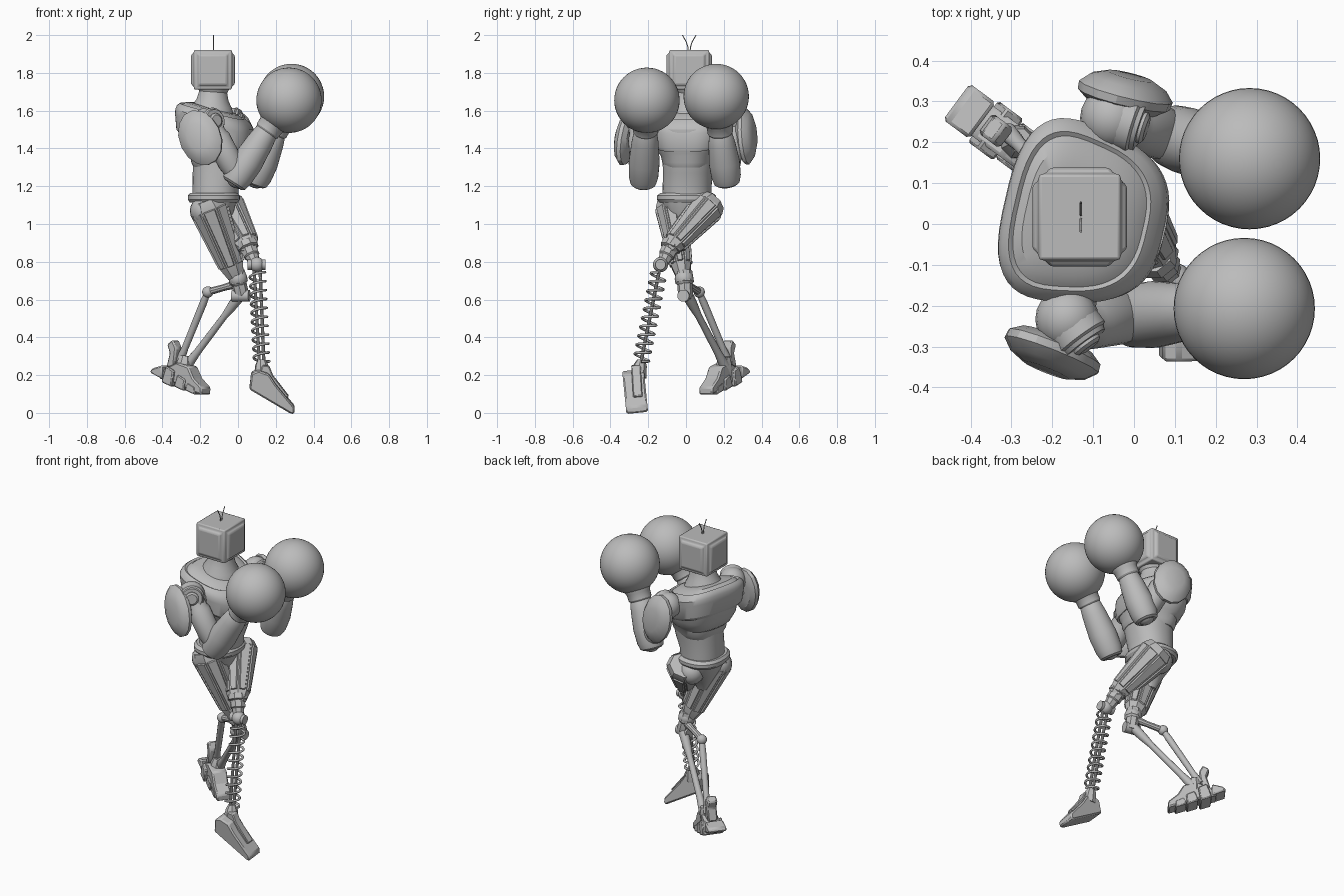
import bpy, bmesh, math
from mathutils import Vector

if "Cube" in bpy.data.objects:
    bpy.data.objects.remove(bpy.data.objects["Cube"], do_unlink=True)

GREY = (0.5, 0.5, 0.5, 1)
mat = bpy.data.materials.new("plain grey")
mat.use_nodes = True
mat.diffuse_color = GREY
mat.node_tree.nodes["Principled BSDF"].inputs["Base Color"].default_value = GREY


def finish(name, bm, angle=32):
    bmesh.ops.recalc_face_normals(bm, faces=bm.faces)
    me = bpy.data.meshes.new(name)
    bm.to_mesh(me)
    bm.free()
    me.materials.append(mat)
    me.shade_smooth()
    me.set_sharp_from_angle(angle=math.radians(angle))
    ob = bpy.data.objects.new(name, me)
    bpy.context.collection.objects.link(ob)
    return ob


def loft(name, rings, u, v, n=32, power=2.0, taper=0.0, panel=None):
    """Skin rings of (centre, radius u, radius v); power squares the section."""
    bm = bmesh.new()
    loops = []
    for c, ru, rv in rings:
        loop = []
        for i in range(n):
            a = math.tau * (i + 0.5) / n
            cu, sv = (math.copysign(abs(f(a)) ** (2 / power), f(a)) for f in (math.cos, math.sin))
            loop.append(bm.verts.new(Vector(c) + u * (ru * cu) + v * (rv * sv * (1 - taper * cu))))
        loops.append(loop)
    sides = []
    for a, b in zip(loops, loops[1:]):
        sides += [bm.faces.new((a[i], a[(i + 1) % n], b[(i + 1) % n], b[i])) for i in range(n)]
    bm.faces.new(loops[0])
    bm.faces.new(loops[-1])
    bmesh.ops.recalc_face_normals(bm, faces=bm.faces)
    if panel:
        big = [f for f in sides if f.calc_area() > panel]
        bmesh.ops.inset_individual(bm, faces=big, thickness=0.01, depth=0)
        bmesh.ops.inset_individual(bm, faces=big, thickness=0.005, depth=0.008)
    return finish(name, bm)


def limb(name, p0, p1, prof, n=24, flat=1.0, ref=(0, 0, 1), **kw):
    """Lathe a profile of (fraction, radius) from p0 to p1."""
    p0, p1 = Vector(p0), Vector(p1)
    axis = (p1 - p0).normalized()
    ref = Vector(ref)
    if abs(axis.dot(ref)) > 0.98:
        ref = Vector((1, 0, 0))
    u = (ref - axis * axis.dot(ref)).normalized()
    v = axis.cross(u)
    return loft(name, [(p0.lerp(p1, t), r, r * flat) for t, r in prof], u, v, n, **kw)


def rod(name, p0, p1, r, n=16):
    return limb(name, p0, p1, [(0, r), (1, r)], n)


def ball(name, c, r, seg=20):
    bm = bmesh.new()
    bmesh.ops.create_uvsphere(bm, u_segments=seg, v_segments=seg // 2, radius=r)
    bmesh.ops.translate(bm, verts=bm.verts, vec=Vector(c))
    return finish(name, bm, 60)


def wire(name, pts, r):
    cu = bpy.data.curves.new(name, 'CURVE')
    cu.dimensions = '3D'
    cu.bevel_depth = r
    cu.bevel_resolution = 1
    sp = cu.splines.new('POLY')
    sp.points.add(len(pts) - 1)
    for p, co in zip(sp.points, pts):
        p.co = (*co, 1)
    cu.materials.append(mat)
    ob = bpy.data.objects.new(name, cu)
    bpy.context.collection.objects.link(ob)


def slab(name, outline, origin, along, up, width, bevel=0.008):
    """Extrude a side outline (along, up) sideways about its origin."""
    along, up = Vector(along).normalized(), Vector(up).normalized()
    side = along.cross(up).normalized()
    bm = bmesh.new()
    f = bm.faces.new([bm.verts.new(Vector(origin) + along * a + up * b - side * (width / 2)) for a, b in outline])
    ex = bmesh.ops.extrude_face_region(bm, geom=[f])["geom"]
    bmesh.ops.translate(bm, verts=[g for g in ex if isinstance(g, bmesh.types.BMVert)], vec=side * width)
    ob = finish(name, bm, 20)
    m = ob.modifiers.new("bevel", 'BEVEL')
    m.width = bevel
    m.segments = 1
    return ob


X, Y, Z = Vector((1, 0, 0)), Vector((0, 1, 0)), Vector((0, 0, 1))
turn = math.radians(-13)
FWD = Vector((math.cos(turn), math.sin(turn), 0))
LEFT = Vector((-FWD.y, FWD.x, 0))

# Head with raised panels on its four sides
bm = bmesh.new()
bmesh.ops.create_cube(bm, size=1)
bmesh.ops.scale(bm, verts=bm.verts, vec=(0.2, 0.21, 0.21))
walls = [f for f in bm.faces if abs(f.normal.z) < 0.5]
bmesh.ops.inset_individual(bm, faces=walls, thickness=0.02, depth=0)
bmesh.ops.inset_individual(bm, faces=walls, thickness=0.02, depth=0.016)
bmesh.ops.translate(bm, verts=bm.verts, vec=(-0.133, 0.017, 1.817))
head = finish("head", bm, 20)
bev = head.modifiers.new("bevel", 'BEVEL')
bev.width = 0.012
bev.segments = 2
for s in (-1, 1):
    wire("antenna", [(-0.13, 0.017 + s * (0.004 + 0.032 * t * t), 1.91 + 0.09 * t)
                     for t in (0, 0.3, 0.6, 1)], 0.003)

# Neck, chest, sloping yoke, abdomen and belt
limb("neck", (-0.14, 0.02, 1.58), (-0.13, 0.02, 1.72),
     [(0, 0.12), (0.3, 0.105), (0.55, 0.085), (0.85, 0.075), (1, 0.085)])
loft("chest", [((-0.095, 0.013, 1.3), 0.135, 0.125), ((-0.095, 0.013, 1.325), 0.148, 0.14),
               ((-0.095, 0.014, 1.36), 0.152, 0.148), ((-0.1, 0.015, 1.375), 0.165, 0.162),
               ((-0.108, 0.018, 1.43), 0.185, 0.188), ((-0.112, 0.02, 1.5), 0.192, 0.2)],
     FWD, LEFT, 48, 2.5, 0.12)
loft("yoke", [((-0.112, 0.02, 1.43), 0.185, 0.19), ((-0.117, 0.02, 1.45), 0.197, 0.205),
              ((-0.12, 0.02, 1.53), 0.2, 0.215), ((-0.122, 0.02, 1.56), 0.196, 0.217),
              ((-0.126, 0.02, 1.583), 0.183, 0.205), ((-0.13, 0.02, 1.598), 0.165, 0.188),
              ((-0.13, 0.02, 1.592), 0.155, 0.178), ((-0.135, 0.02, 1.612), 0.13, 0.15),
              ((-0.14, 0.02, 1.618), 0.09, 0.1)],
     FWD - Z * 0.27, LEFT, 48, 2.9, 0.16)
loft("abdomen", [((-0.12, 0.005, 1.13), 0.122, 0.13), ((-0.118, 0.006, 1.2), 0.123, 0.13),
                 ((-0.105, 0.01, 1.27), 0.135, 0.132), ((-0.097, 0.013, 1.34), 0.142, 0.138)],
     X, Y, 40, 2.2)
loft("belt", [((-0.128, 0.003, 1.115), 0.128, 0.145), ((-0.128, 0.003, 1.13), 0.138, 0.157),
              ((-0.128, 0.003, 1.15), 0.138, 0.157), ((-0.128, 0.003, 1.165), 0.126, 0.138)],
     X, Y, 40, 2.3)
loft("pelvis", [((-0.12, 0, 0.93), 0.03, 0.03), ((-0.12, 0, 1.0), 0.07, 0.06),
                ((-0.125, 0, 1.07), 0.105, 0.12), ((-0.125, 0, 1.13), 0.12, 0.14)], X, Y, 16, 2.4)

# Arms: shoulder socket and drum, upper arm, forearm, round glove and shoulder plate
arms = [
    ((-0.155, -0.245, 1.54), (0.0, -0.225, 1.25), (0.165, -0.213, 1.51), (0.27, -0.207, 1.655),
     (0.55, -0.75, 0.1), (-0.195, -0.302, 1.455), (-0.34, -0.94, 0.1), (-0.55, 0, 1)),
    ((-0.04, 0.255, 1.54), (0.1, 0.213, 1.25), (0.2, 0.18, 1.5), (0.283, 0.16, 1.675),
     (0.8, -0.25, 0.1), (-0.025, 0.305, 1.465), (0.26, 0.96, 0.1), (-0.3, 0, 1)),
]
for shoulder, elbow, wrist, glove, drum, plate, out, tilt in arms:
    sh, el, wr, gl = map(Vector, (shoulder, elbow, wrist, glove))
    d, o = Vector(drum).normalized(), Vector(out).normalized()
    inner = Vector((-0.11, 0.02, 1.42)).lerp(sh, 0.5)
    rod("shoulder_axle", inner, sh, 0.055)
    ball("shoulder_ball", sh - d * 0.015, 0.078)
    limb("shoulder_drum", sh - d * 0.05, sh + d * 0.06,
         [(0, 0.06), (0.1, 0.072), (0.85, 0.072), (0.9, 0.064), (1, 0.06)])
    limb("shoulder_hub", sh + d * 0.05, sh + d * 0.075, [(0, 0.04), (0.7, 0.04), (1, 0.03)])
    limb("upper_arm", sh, el, [(0, 0.055), (0.25, 0.06), (0.3, 0.068), (0.75, 0.066), (1, 0.05)])
    ball("elbow", el, 0.062)
    low = el.lerp(wr, -0.16)
    limb("forearm", low, wr, [(0, 0.055), (0.03, 0.068), (0.14, 0.078), (0.4, 0.082), (0.75, 0.071),
                              (0.95, 0.06), (1, 0.05)], 28)
    limb("glove_cuff", el.lerp(wr, 0.88), gl, [(0, 0.055), (0.08, 0.068), (0.25, 0.07), (0.5, 0.1), (0.7, 0.1)])
    ball("glove", gl, 0.173, 48)
    pl = Vector(plate)
    limb("shoulder_plate", pl - o * 0.02, pl + o * 0.06,
         [(0, 0.115), (0.25, 0.152), (0.5, 0.155), (0.8, 0.125), (1, 0.075)], 14, 0.74, tilt)
    rod("plate_mount", sh, pl, 0.035)

# Thighs with long raised panels
thigh = [(0, 0.085), (0.1, 0.105), (0.86, 0.068), (1, 0.046)]
limb("right_thigh", (-0.172, -0.085, 1.13), (-0.01, -0.015, 0.72), thigh, 8, 0.82, X, panel=0.01)
limb("left_thigh", (-0.085, 0.14, 1.12), (0.065, -0.095, 0.86), thigh, 8, 0.88, X, panel=0.009)
ball("right_hip", (-0.175, -0.075, 1.07), 0.08)
ball("left_hip", (-0.11, 0.1, 1.07), 0.075)

# Sprung leg: knee joint, coil, core rods and pointed foot
limb("left_knee_block", (0.045, -0.07, 0.9), (0.09, -0.125, 0.79),
     [(0, 0.055), (0.25, 0.058), (0.3, 0.045), (0.6, 0.045), (0.65, 0.038), (1, 0.03)], 8)
knee, ankle = Vector((0.1, -0.135, 0.785)), Vector((0.125, -0.24, 0.26))
ball("left_knee", knee, 0.04)
rod("left_knee_pin", knee - X * 0.05, knee + X * 0.045, 0.028)
axis = (ankle - knee).normalized()
cu_ = (X - axis * axis.x).normalized()
cv_ = axis.cross(cu_)
turns, steps = 10, 16
wire("spring_coil", [knee.lerp(ankle, 0.08 + 0.9 * i / (turns * steps))
                     + cu_ * 0.041 * math.cos(math.tau * i / steps)
                     + cv_ * 0.041 * math.sin(math.tau * i / steps)
                     for i in range(turns * steps + 1)], 0.007)
for s in (-1, 1):
    rod("spring_core", knee + cu_ * s * 0.016, ankle + cu_ * s * 0.012, 0.009, 10)
limb("left_ankle", ankle - axis * 0.02, ankle + axis * 0.07, [(0, 0.022), (0.3, 0.035), (1, 0.045)], 8)
slab("left_foot", [(0.06, 0.13), (0.07, 0.215), (0.11, 0.23), (0.165, 0.21), (0.2, 0.155),
                   (0.3, 0.035), (0.3, 0), (0.28, 0)], (0, -0.258, 0), X, (0, -0.1, 1), 0.115)
slab("left_foot_ridge", [(0.11, 0.2), (0.13, 0.255), (0.165, 0.25), (0.185, 0.2), (0.27, 0.09), (0.24, 0.07)],
     (0, -0.25, 0), X, (0, -0.06, 1), 0.05, 0.005)

# Trailing leg: knee, linkage rods and clawed foot
k = Vector((0.0, -0.005, 0.66))
ball("right_knee", (0.0, -0.01, 0.71), 0.05)
limb("right_knee_block", (-0.01, -0.012, 0.75), (0.025, 0.0, 0.6),
     [(0, 0.045), (0.4, 0.05), (0.45, 0.04), (0.8, 0.04), (1, 0.03)], 8)
rod("right_knee_pin", k + Vector((-0.03, 0.01, -0.04)), k + Vector((0.06, -0.01, -0.04)), 0.032)
back = Vector((-0.16, 0.07, 0.64))
heel = Vector((-0.31, 0.225, 0.27))
ball("linkage_joint", back, 0.03)
limb("linkage_bar", (0.02, -0.005, 0.69), back, [(0, 0.026), (0.5, 0.018), (1, 0.02)], 10)
limb("rear_shin_rod", back, heel, [(0, 0.016), (0.15, 0.02), (0.8, 0.018), (1, 0.024)], 12)
limb("front_shin_rod", (0.01, 0.01, 0.62), heel + Vector((0.04, -0.02, -0.02)),
     [(0, 0.03), (0.15, 0.026), (0.3, 0.018), (0.8, 0.02), (1, 0.028)], 12)
run = Vector((0.27, -0.2, -0.1)).normalized()
rise = Vector((0.27, -0.2, 0)).cross(Vector((0.2, 0.27, 0))).normalized()
rise = (rise - run * rise.dot(run)).normalized()
mid = Vector((-0.3, 0.2, 0.163))
slab("right_foot", [(-0.12, -0.015), (-0.1, 0.045), (-0.03, 0.1), (0.05, 0.1), (0.1, 0.05),
                    (0.165, 0.02), (0.175, -0.02), (0.0, -0.01)], mid, run, rise, 0.09)
slab("right_heel", [(-0.18, 0), (-0.17, 0.025), (-0.11, 0.06), (-0.09, -0.01)], mid, run, rise, 0.11)
slab("heel_guard", [(-0.1, 0.05), (-0.1, 0.13), (-0.13, 0.17), (-0.1, 0.205), (-0.065, 0.17), (-0.05, 0.07)],
     mid, run, rise, 0.06)
for a in (-0.05, 0.03, 0.1):
    slab("foot_plate", [(a - 0.035, -0.025), (a - 0.03, 0.05 - a * 0.3), (a + 0.025, 0.04 - a * 0.3),
                        (a + 0.035, -0.03)], mid, run, rise, 0.115 - a * 0.2, 0.006)
limb("right_ankle", heel + Vector((0.03, -0.02, 0.03)), mid + rise * 0.03, [(0, 0.03), (0.3, 0.042), (1, 0.045)], 8)
